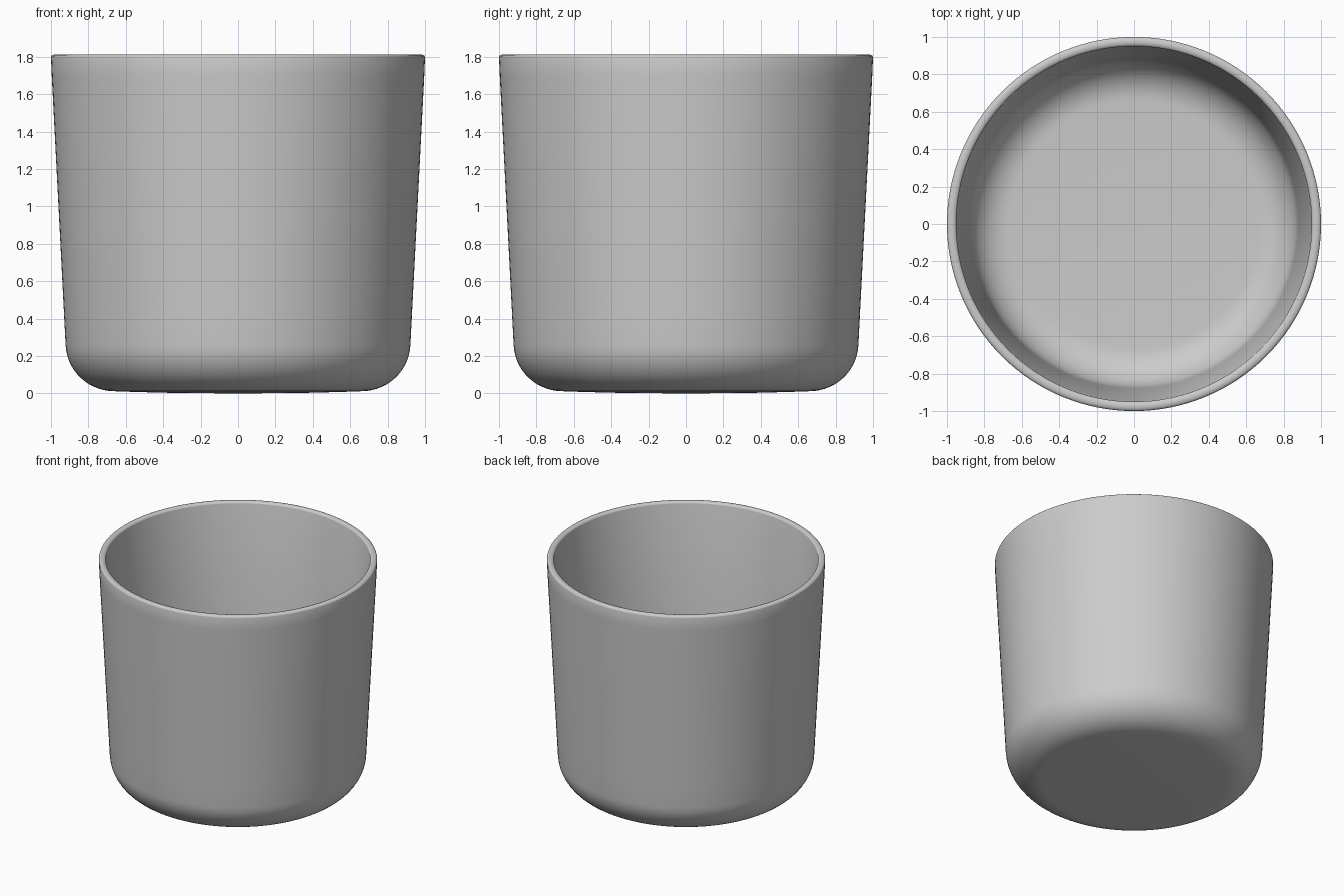
import bpy, bmesh, math

if "Cube" in bpy.data.objects:
    bpy.data.objects.remove(bpy.data.objects["Cube"])

SEGMENTS = 128


def arc(cx, cz, rx, rz, a0, a1, n):
    """Points on an elliptical arc in the r-z plane, angles in degrees."""
    pts = []
    for i in range(n + 1):
        a = math.radians(a0 + (a1 - a0) * i / n)
        pts.append((cx + rx * math.cos(a), cz + rz * math.sin(a)))
    return pts


# Cup profile: underside, rounded corner, tapered wall, rim, inner wall, floor
profile = [(0, 0), (0.35, 0.003), (0.55, 0.008)]
profile += arc(0.66, 0.27, 0.262, 0.258, -90, -3, 14)
profile += [(0.929, 0.40), (0.996, 1.70)]
profile += arc(0.975, 1.798, 0.025, 0.015, 0, 180, 8)
profile += [(0.884, 0.40)]
profile += arc(0.66, 0.27, 0.215, 0.21, -3, -90, 14)
profile += [(0.55, 0.057), (0.35, 0.053), (0, 0.05)]

bm = bmesh.new()
verts = [bm.verts.new((r, 0, z)) for r, z in profile]
edges = [bm.edges.new(pair) for pair in zip(verts, verts[1:])]
bmesh.ops.spin(bm, geom=verts + edges, cent=(0, 0, 0), axis=(0, 0, 1),
               angle=math.tau, steps=SEGMENTS)
bmesh.ops.remove_doubles(bm, verts=bm.verts, dist=0.0005)
bmesh.ops.recalc_face_normals(bm, faces=bm.faces)
mesh = bpy.data.meshes.new("cup")
bm.to_mesh(mesh)
bm.free()

cup = bpy.data.objects.new("cup", mesh)
bpy.context.collection.objects.link(cup)

# Plain grey
grey = bpy.data.materials.new("light grey")
grey.diffuse_color = (0.6, 0.6, 0.6, 1)
grey.use_nodes = True
grey.node_tree.nodes["Principled BSDF"].inputs["Base Color"].default_value = grey.diffuse_color
mesh.materials.append(grey)

# Smooth shading
bpy.context.view_layer.objects.active = cup
cup.select_set(True)
bpy.ops.object.shade_smooth_by_angle(angle=math.radians(40))
